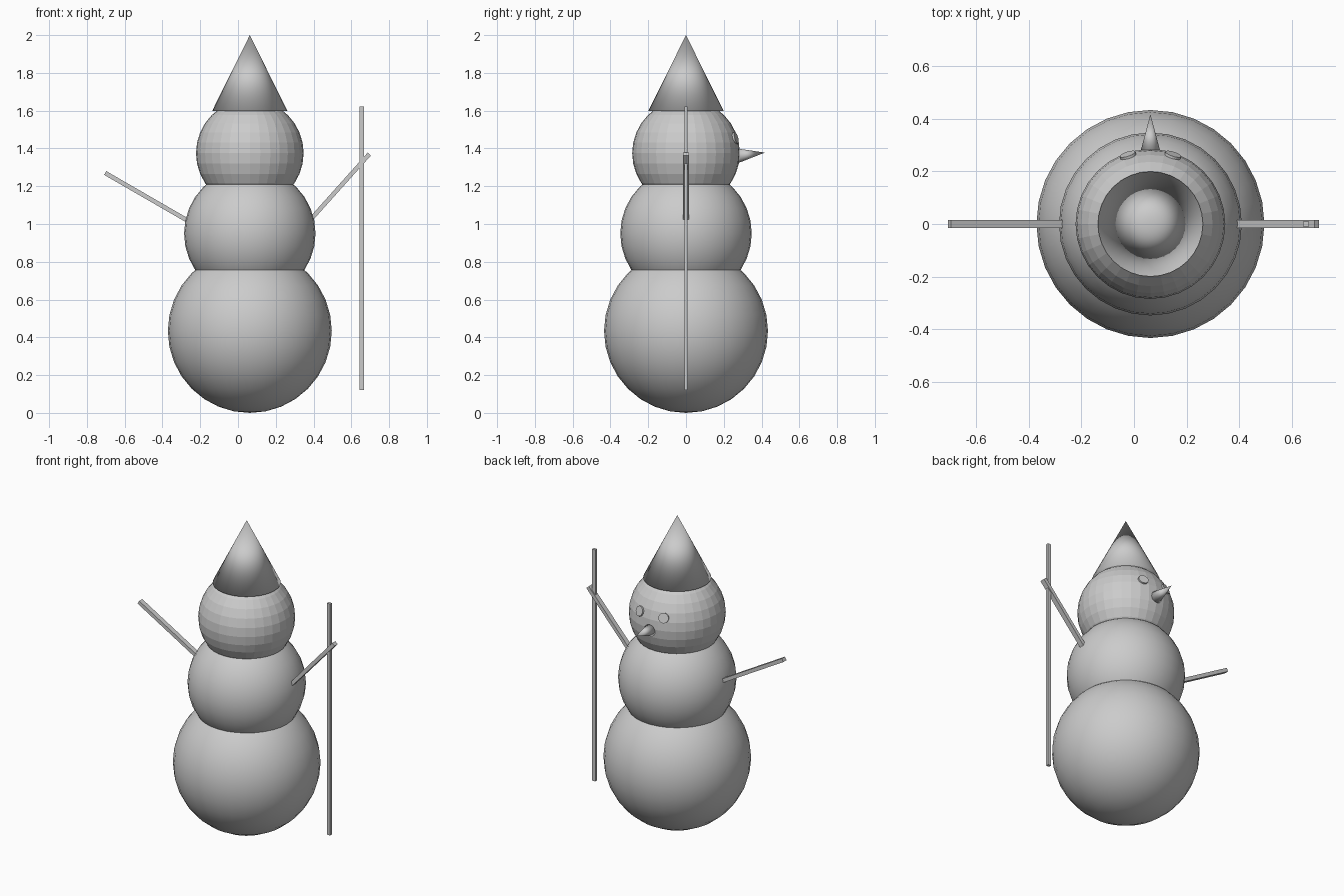
import bpy
from mathutils import Vector

if "Cube" in bpy.data.objects:
    bpy.data.objects.remove(bpy.data.objects["Cube"])

CX = 0.0625  # body axis


def finish(name, smooth):
    ob = bpy.context.object
    ob.name = name
    if smooth:
        bpy.ops.object.shade_smooth()
    return ob


def ball(name, radius, z, smooth=True):
    bpy.ops.mesh.primitive_uv_sphere_add(segments=32, ring_count=16, radius=radius, location=(CX, 0, z))
    return finish(name, smooth)


def aim(a, b):
    return (Vector(b) - Vector(a)).to_track_quat('Z', 'Y').to_euler()


def cone(name, base, tip, radius):
    a, b = Vector(base), Vector(tip)
    bpy.ops.mesh.primitive_cone_add(vertices=32, radius1=radius, depth=(b - a).length,
                                    location=(a + b) / 2, rotation=aim(a, b))
    return finish(name, True)


def bar(name, start, end, thick_x, thick_y):
    # square-cut stick in the x-z plane
    a, b = Vector(start), Vector(end)
    d = b - a
    bpy.ops.mesh.primitive_cube_add(size=1, location=(a + b) / 2,
                                    rotation=(0, Vector((0, 0, 1)).angle(d) * (1 if d.x >= 0 else -1), 0))
    ob = finish(name, False)
    ob.scale = (thick_x, thick_y, d.length)
    return ob


# stacked snow balls
ball("lower_body", 0.434, 0.434)
ball("upper_body", 0.348, 0.95)
ball("head", 0.285, 1.375, smooth=False)

# hat and nose
cone("hat", (CX, 0, 1.597), (CX, 0, 2.0), 0.2)
cone("nose", (CX, 0.26, 1.36), (CX, 0.418, 1.378), 0.042)

# eyes: thin discs lying on the head surface
centre = Vector((CX, 0, 1.375))
for side, label in ((-1, "left"), (1, "right")):
    n = Vector((side * 0.085, 0.26, 0.08)).normalized()
    bpy.ops.mesh.primitive_cylinder_add(vertices=24, radius=0.031, depth=0.02,
                                        location=centre + n * 0.282,
                                        rotation=n.to_track_quat('Z', 'Y').to_euler())
    finish(label + "_eye", False)

# stick arms and the upright broom handle
bar("left_arm", (-0.18, 0, 0.968), (-0.703, 0, 1.27), 0.023, 0.032)
bar("right_arm", (0.33, 0, 0.963), (0.695, 0, 1.37), 0.023, 0.032)
bar("broom_handle", (0.655, 0, 0.122), (0.655, 0, 1.622), 0.022, 0.018)
